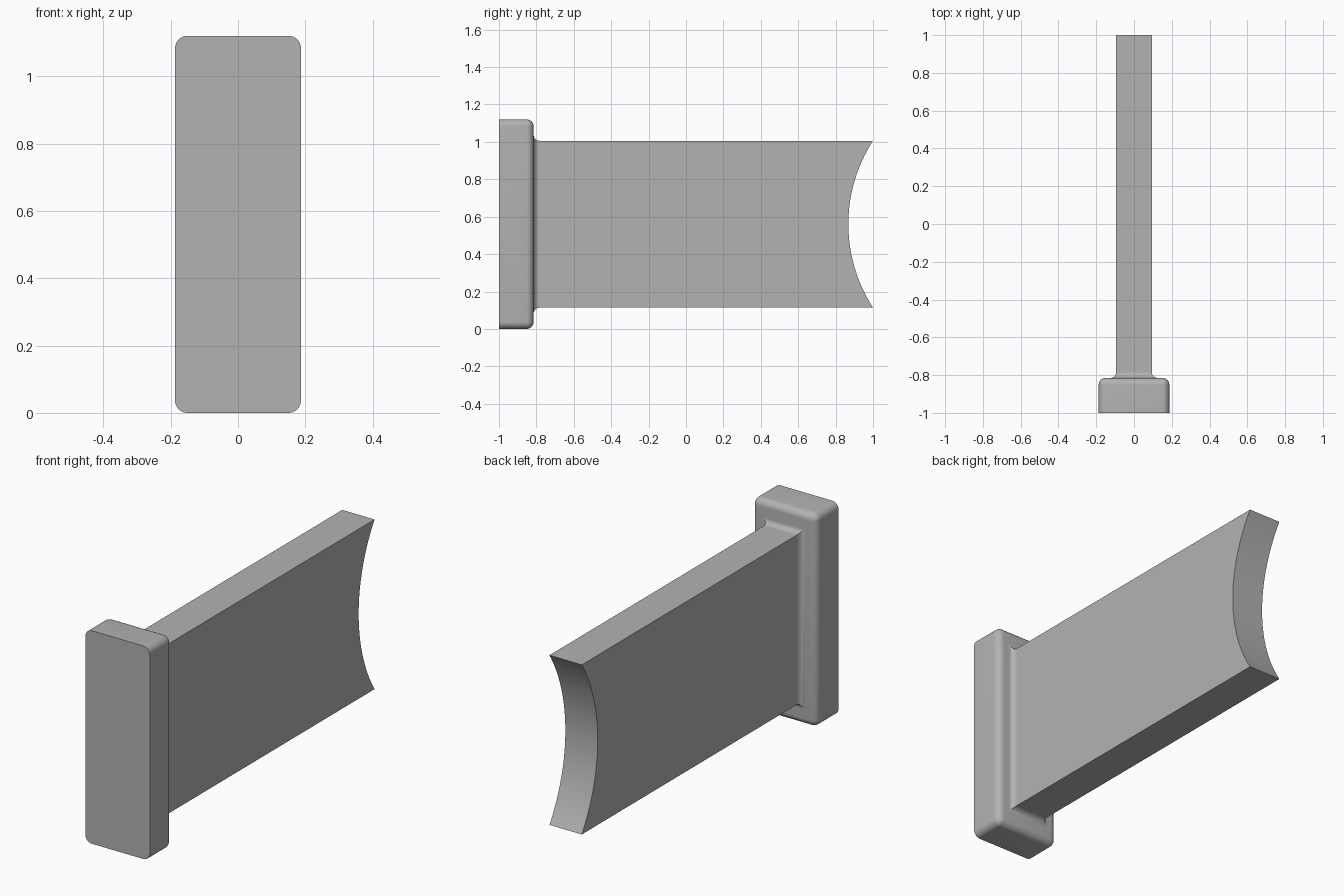
import bpy
import bmesh
import math
from mathutils import Vector

cube = bpy.data.objects.get("Cube")
if cube:
    bpy.data.objects.remove(cube, do_unlink=True)

grey = bpy.data.materials.new("light grey")
grey.use_nodes = True
grey.diffuse_color = (0.448, 0.448, 0.448, 1)
grey.node_tree.nodes["Principled BSDF"].inputs["Base Color"].default_value = grey.diffuse_color

MID_Z = 0.56
FRONT, PLATE_BACK, TIP = -1.0, -0.815, 1.0
PLATE_W, PLATE_H = 0.187, 0.56     # half sizes
STEM_W, STEM_H = 0.094, 0.446
FILLET, ARC_DEPTH = 0.032, 0.132


def finish(name, bm):
    bmesh.ops.recalc_face_normals(bm, faces=bm.faces)
    mesh = bpy.data.meshes.new(name)
    bm.to_mesh(mesh)
    bm.free()
    obj = bpy.data.objects.new(name, mesh)
    bpy.context.collection.objects.link(obj)
    mesh.materials.append(grey)
    bpy.ops.object.select_all(action='DESELECT')
    obj.select_set(True)
    bpy.context.view_layer.objects.active = obj
    bpy.ops.object.shade_smooth_by_angle(angle=math.radians(30))
    return obj


# End plate: block rounded everywhere except around its flat front face
bm = bmesh.new()
bmesh.ops.create_cube(bm, size=2)
for v in bm.verts:
    v.co = Vector((v.co.x * PLATE_W,
                   PLATE_BACK if v.co.y > 0 else FRONT,
                   MID_Z + v.co.z * PLATE_H))
edges = [e for e in bm.edges if any(v.co.y > FRONT + 0.01 for v in e.verts)]
bmesh.ops.bevel(bm, geom=edges, offset=0.037, segments=8, profile=0.5, affect='EDGES')
finish("end_plate", bm)

# Stem: flat bar with a concave cylindrical end
radius = (STEM_H ** 2 + ARC_DEPTH ** 2) / (2 * ARC_DEPTH)
half_angle = math.asin(STEM_H / radius)
centre_y = TIP - ARC_DEPTH + radius
steps = 40
outline = [(PLATE_BACK - 0.02, STEM_H), (PLATE_BACK - 0.02, -STEM_H)]
for i in range(steps + 1):
    a = half_angle * (2 * i / steps - 1)
    outline.append((centre_y - radius * math.cos(a), radius * math.sin(a)))
bm = bmesh.new()
side = bm.faces.new([bm.verts.new((-STEM_W, y, MID_Z + z)) for y, z in outline])
ext = bmesh.ops.extrude_face_region(bm, geom=[side])
moved = [g for g in ext["geom"] if isinstance(g, bmesh.types.BMVert)]
bmesh.ops.translate(bm, verts=moved, vec=(2 * STEM_W, 0, 0))
finish("stem", bm)

# Concave fillet where the stem meets the plate, mitred at the corners
bm = bmesh.new()
rings = []
for i in range(9):
    a = math.radians(90) * i / 8
    flare = FILLET * (1 - math.sin(a))
    y = PLATE_BACK + FILLET * (1 - math.cos(a))
    rings.append([bm.verts.new((sx * (STEM_W + flare), y, MID_Z + sz * (STEM_H + flare)))
                  for sx, sz in ((-1, -1), (1, -1), (1, 1), (-1, 1))])
for low, high in zip(rings, rings[1:]):
    for k in range(4):
        n = (k + 1) % 4
        bm.faces.new((low[k], low[n], high[n], high[k]))
finish("stem_fillet", bm)
